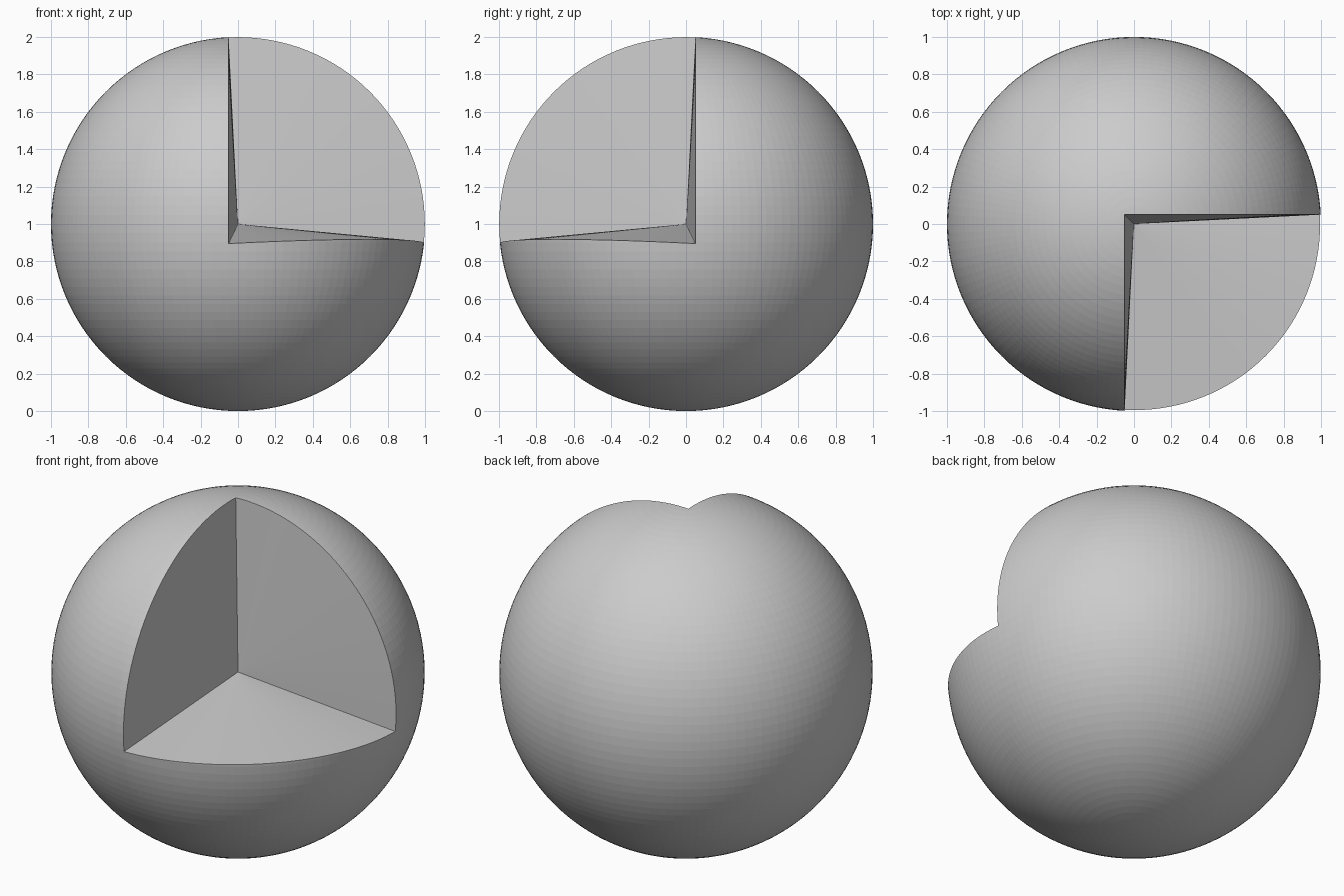
import bpy, bmesh
from mathutils import Vector

if "Cube" in bpy.data.objects:
    bpy.data.objects.remove(bpy.data.objects["Cube"])

# faceted ball, centred on the origin while it is being cut
bm = bmesh.new()
bmesh.ops.create_uvsphere(bm, u_segments=128, v_segments=64, radius=1)

# three planes bounding the missing wedge (point, normal towards the wedge)
planes = [
    (Vector((-0.05, 0, 0)), Vector((1, 0, 0))),
    (Vector((0, 0.05, 0)), Vector((0, -1, 0))),
    (Vector((0, 0, -0.151)), Vector((-0.049, 0.049, 1)).normalized()),
]
for co, no in planes:
    bmesh.ops.bisect_plane(bm, geom=bm.verts[:] + bm.edges[:] + bm.faces[:],
                           dist=1e-5, plane_co=co, plane_no=no)

# remove the skin over the wedge
patch = [f for f in bm.faces
         if all((f.calc_center_median() - co).dot(no) > 0 for co, no in planes)]
bmesh.ops.delete(bm, geom=patch, context='FACES')

# inner walls: fan the open rim to the middle of the ball
rim = [e for e in bm.edges if e.is_boundary]
middle = bm.verts.new((0, 0, 0))
for e in rim:
    bm.faces.new((e.verts[0], e.verts[1], middle))
bmesh.ops.recalc_face_normals(bm, faces=bm.faces[:])
bmesh.ops.translate(bm, verts=bm.verts[:], vec=(0, 0, 1))

mesh = bpy.data.meshes.new("cutaway_ball")
bm.to_mesh(mesh)
bm.free()
ball = bpy.data.objects.new("cutaway_ball", mesh)
bpy.context.collection.objects.link(ball)
